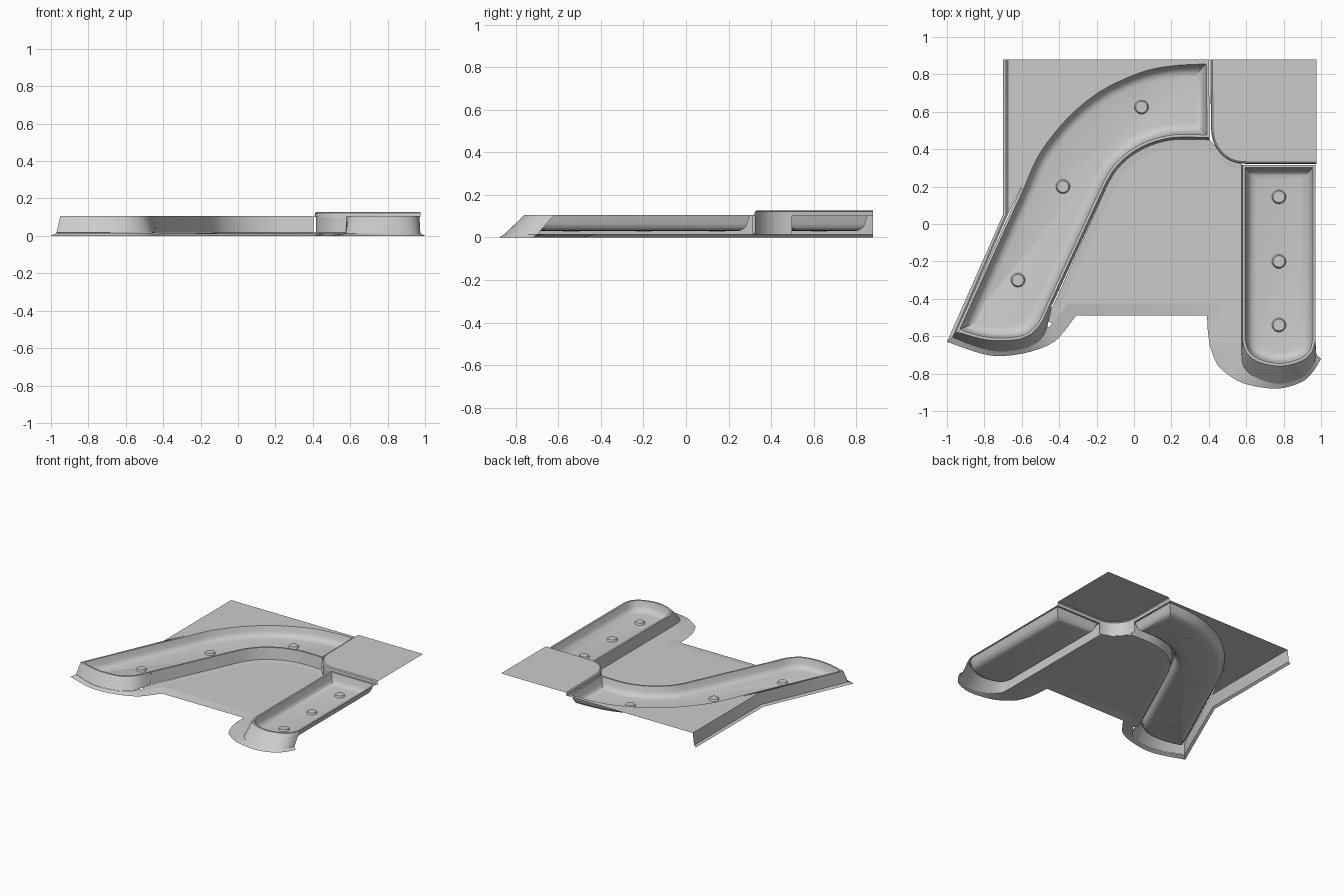
import bpy, bmesh
from mathutils import Vector

if "Cube" in bpy.data.objects:
    bpy.data.objects.remove(bpy.data.objects["Cube"])


def spline(pts, n=3):
    """Catmull-Rom curve through 2D points."""
    p = [Vector(a) for a in pts]
    p = [2 * p[0] - p[1]] + p + [2 * p[-1] - p[-2]]
    out = []
    for i in range(1, len(p) - 2):
        a, b, c, d = p[i - 1:i + 3]
        for k in range(n):
            t = k / n
            out.append(0.5 * (2 * b + (c - a) * t + (2 * a - 5 * b + 4 * c - d) * t * t
                              + (3 * b - a - 3 * c + d) * t ** 3))
    return out + [p[-2]]


def offset(pts, d, closed=False):
    """Shift a 2D path to its right by d with mitred corners."""
    p = [Vector(a) for a in pts]
    n, out = len(p), []
    for i in range(n):
        dirs = []
        if closed or i > 0:
            dirs.append((p[i] - p[i - 1]).normalized())
        if closed or i < n - 1:
            dirs.append((p[(i + 1) % n] - p[i]).normalized())
        norms = [Vector((v.y, -v.x)) for v in dirs]
        m = sum(norms, Vector((0, 0))).normalized()
        out.append(p[i] + m * d / max(m.dot(norms[0]), 0.4))
    return out


def sheet(name, rows, closed=False, fill=False):
    """Skin between (path, z) rows; optionally cap the last row."""
    bm = bmesh.new()
    vs = [[bm.verts.new((q[0], q[1], z)) for q in path] for path, z in rows]
    n = len(vs[0])
    for a, b in zip(vs, vs[1:]):
        for i in range(n if closed else n - 1):
            j = (i + 1) % n
            bm.faces.new((a[i], a[j], b[j], b[i]))
    if fill:
        bm.faces.new(vs[-1])
    bm.normal_update()
    if sum(f.normal.z * f.calc_area() for f in bm.faces) < 0:
        bmesh.ops.reverse_faces(bm, faces=bm.faces[:])
    me = bpy.data.meshes.new(name)
    bm.to_mesh(me)
    bm.free()
    ob = bpy.data.objects.new(name, me)
    bpy.context.collection.objects.link(ob)
    return ob


def basin(name, loop):
    """Flat rim, rounded sides and flat floor inside a clockwise loop."""
    profile = [(0, .106), (.014, .106), (.019, .092), (.026, .065),
               (.037, .045), (.055, .034), (.075, .03)]
    return sheet(name, [(offset(loop, d, True), z) for d, z in profile], True, True)


RIM, FLOOR = .106, .014

# Curved basin outline
outer = [Vector((-.95, -.57))] + spline(
    [(-.60, .20), (-.53, .36), (-.44, .49), (-.33, .61), (-.19, .72),
     (-.03, .80), (.10, .843), (.24, .863), (.40, .87)])
inner = [Vector((-.45, -.43))] + spline(
    [(-.15, .22), (-.10, .30), (-.02, .375), (.08, .43), (.19, .46), (.28, .465)]) \
    + [Vector((.405, .462))]
nose = spline([(-.95, -.575), (-.82, -.613), (-.70, -.624), (-.58, -.605), (-.50, -.535), (-.45, -.43)])
nose_foot = spline([(-.97, -.605), (-.82, -.665), (-.70, -.682), (-.57, -.66), (-.48, -.59), (-.44, -.44)])
nose_edge = spline([(-1, -.63), (-.82, -.692), (-.70, -.706), (-.55, -.682), (-.43, -.632), (-.37, -.57)])
basin("curved_basin", outer + inner[::-1] + nose[::-1][1:-1])

# Straight basin outline
end = spline([(.97, -.62), (.95, -.685), (.89, -.735), (.775, -.76), (.66, -.735), (.60, -.685), (.58, -.62)])
end_foot = spline([(.975, -.70), (.955, -.76), (.90, -.82), (.775, -.856), (.65, -.82), (.585, -.76), (.575, -.68)])
end_edge = spline([(1, -.72), (.96, -.785), (.90, -.843), (.775, -.88), (.64, -.866), (.55, -.836), (.47, -.78)])
basin("straight_basin", [(.58, .315), (.97, .315)] + end)

# Outer walls of the curved basin
side_top = [(-.675, .88), (-.675, .05), nose[0]]
side_foot = [(-.685, .88), (-.685, .05), nose_foot[0]]
side_edge = [(-.70, .88), (-.70, .05), nose_edge[0]]
sheet("left_side_skirt", [(side_top, RIM), (side_foot, FLOOR), (side_edge, 0)])
sheet("curved_basin_nose", [(nose, RIM), (nose_foot, FLOOR + .004)])
sheet("curved_basin_nose_flare", [(nose_foot[:-2], FLOOR + .002), (nose_edge[:-2], 0)])
inner_foot = offset(inner, .012)
sheet("curved_basin_wall", [(inner, RIM), (inner_foot, FLOOR + .004)])

# Outer walls of the straight basin
sheet("straight_basin_wall", [(end + [(.58, .315)], RIM), (end_foot + [(.575, .315)], FLOOR)])
sheet("straight_basin_flare", [(end_foot, FLOOR), (end_edge, 0)])

# Central floor with its raised inner border and sloping front border
floor_edge = offset(inner, .055)
floor_edge[0] = Vector((-.437, -.53))
floor_edge += [Vector((.47, .33)), Vector((.51, .305)), Vector((.575, .29))]
border_foot = inner_foot + [Vector((.44, .41)), Vector((.49, .355)), Vector((.575, .32))]
border_foot[0] = Vector((-.47, -.52))
sheet("inner_border", [(border_foot, FLOOR + .004), (floor_edge, FLOOR)])
front = [(.575, -.665), (.50, -.65), (.472, -.61), (.46, -.55), (.46, -.425), (-.35, -.425)]
sheet("central_floor", [(floor_edge + front, FLOOR)], fill=True)
sheet("front_border", [
    ([(-.48, -.59), (-.437, -.53)] + front[::-1] + [end_foot[-1]], FLOOR),
    ([nose_edge[-3], (-.37, -.57), (-.31, -.49), (.39, -.49), (.395, -.58), (.405, -.65),
      (.425, -.71), (.45, -.76), end_edge[-1]], 0)])

# Left upper plate behind the curved basin
sheet("left_upper_plate", [([(-.675, .88), (-.675, .05)] + outer[1:] + [Vector((.405, .88))], RIM)], fill=True)

# Right upper plate with rounded corner and stepped lip
corner = [Vector((.42, .88))] + spline(
    [(.422, .52), (.43, .46), (.455, .405), (.50, .36), (.55, .338), (.61, .332)]) + [Vector((.975, .332))]
sheet("right_upper_plate", [(corner + [Vector((.975, .88))], .128)], fill=True)
lip = offset(corner, .008)
sheet("plate_lip", [(corner, .128), (lip, .122), (offset(corner, .011), .10)])
mid = [q for q in lip if q.x < .60 and q.y < .50]
sheet("corner_wall", [(mid, .122), (mid, FLOOR)])

for ob in bpy.context.collection.objects:
    ob.select_set(True)
    bpy.context.view_layer.objects.active = ob
bpy.ops.object.shade_smooth_by_angle(angle=.55)

# Round studs on the basin floors
for x, y in [(-.62, -.30), (-.38, .20), (.04, .625), (.775, .145), (.775, -.20), (.775, -.54)]:
    bpy.ops.mesh.primitive_cone_add(vertices=24, radius1=.038, radius2=.031, depth=.014,
                                    location=(x, y, .036))
    bpy.context.object.name = "floor_stud"
    bpy.ops.object.shade_smooth_by_angle(angle=.55)
